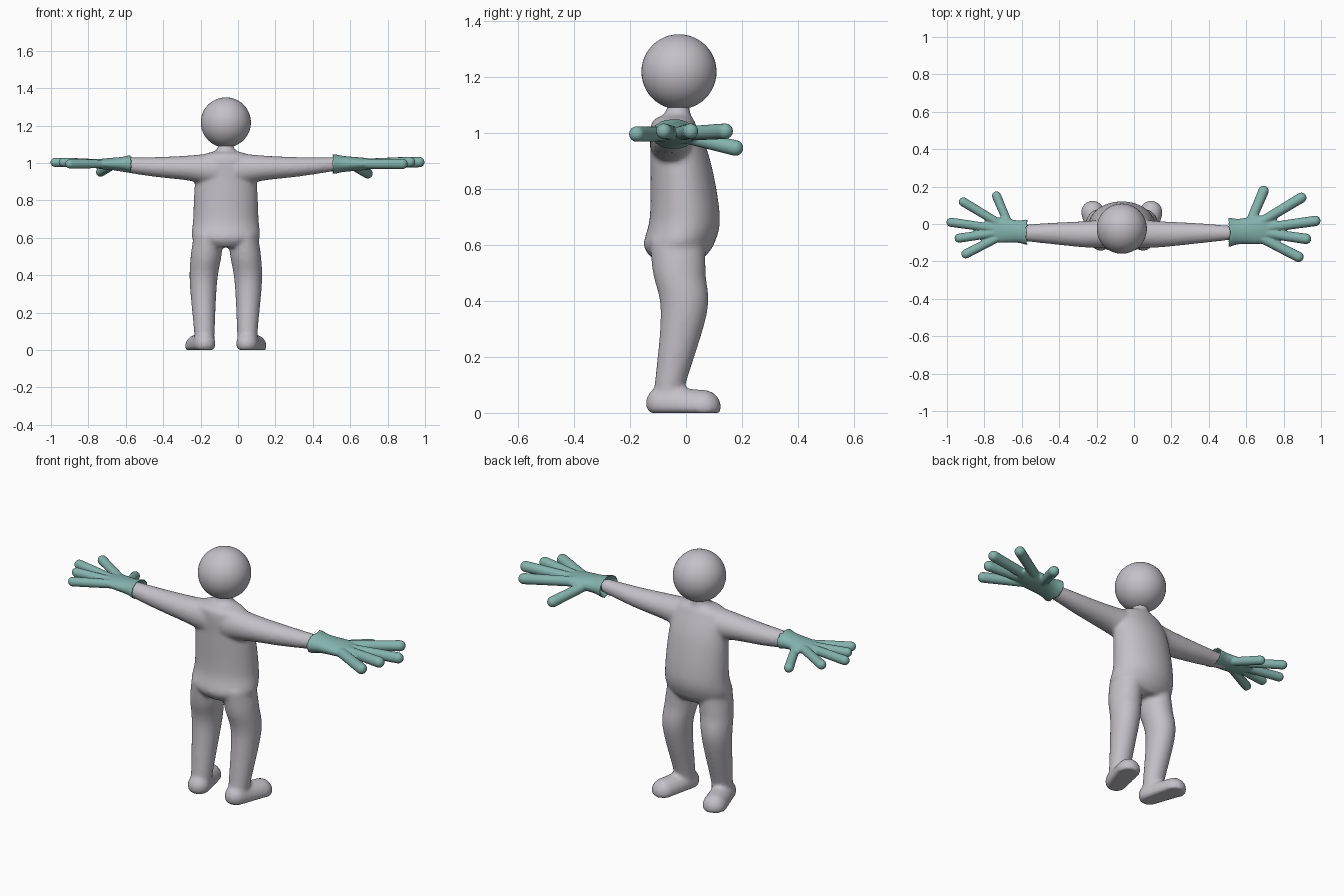
import bpy, bmesh, math
from mathutils import Vector

if "Cube" in bpy.data.objects:
    bpy.data.objects.remove(bpy.data.objects["Cube"])

BODY_X = -0.065
SIDES = 20                       # half the points around each cross-section
X_AXIS, Y_AXIS, Z_AXIS = Vector((1, 0, 0)), Vector((0, 1, 0)), Vector((0, 0, 1))


def material(name, red, green, blue):
    made = bpy.data.materials.new(name)
    made.use_nodes = True
    made.diffuse_color = (red, green, blue, 1)
    shader = made.node_tree.nodes["Principled BSDF"]
    shader.inputs["Base Color"].default_value = made.diffuse_color
    return made


skin = material("pale grey", 0.55, 0.53, 0.58)
teal = material("teal", 0.23, 0.45, 0.42)


def loft(bm, rings, u, v):
    """Closed tube through elliptical rings of (centre, radius_u, radius_v)."""
    loops = []
    for centre, radius_u, radius_v in rings:
        loop = []
        for step in range(SIDES * 2):
            angle = math.pi * step / SIDES
            point = centre + u * radius_u * math.cos(angle) + v * radius_v * math.sin(angle)
            loop.append(bm.verts.new(point))
        loops.append(loop)
    for low, high in zip(loops, loops[1:]):
        for i in range(len(low)):
            bm.faces.new((low[i - 1], low[i], high[i], high[i - 1]))
    bm.faces.new(loops[0])
    bm.faces.new(loops[-1])


def tube(bm, stations, u, v):
    """Smoothly interpolated tube; each station is x, y, z, radius_u, radius_v."""
    knots = [Vector(s) for s in (stations[0], *stations, stations[-1])]
    steps = 6
    rings = []
    for before, start, end, after in zip(knots, knots[1:], knots[2:], knots[3:]):
        leave, arrive = (end - before) / 2, (after - start) / 2
        for step in range(steps):
            t = step / steps
            s = 1 - t
            value = (start * s * s * (1 + 2 * t) + end * t * t * (1 + 2 * s)
                     + leave * t * s * s - arrive * t * t * s)
            rings.append(value)
    rings.append(knots[-1])
    loft(bm, [(r.to_3d(), r[3], r[4]) if len(r) < 4 else
              (Vector(r[:3]), r[3], r[4]) for r in rings], u, v)


def capsule(bm, start, end, start_radius, end_radius):
    """Round-ended bar, used for fingers and feet."""
    start, end = Vector(start), Vector(end)
    along = (end - start).normalized()
    across = along.cross(Z_AXIS).normalized()
    rings = []
    for centre, radius, first in ((start, start_radius, -8), (end, end_radius, 0)):
        for step in range(first, first + 9):
            angle = math.pi * step / 17
            size = radius * math.cos(angle)
            rings.append((centre + along * radius * math.sin(angle), size, size))
    loft(bm, rings, across, across.cross(along))


def fuse(name, bm, colour, voxel, passes):
    """Merge overlapping volumes into one smooth skin."""
    bmesh.ops.recalc_face_normals(bm, faces=bm.faces)
    mesh = bpy.data.meshes.new(name)
    bm.to_mesh(mesh)
    bm.free()
    mesh.materials.append(colour)
    part = bpy.data.objects.new(name, mesh)
    bpy.context.collection.objects.link(part)
    remesh = part.modifiers.new("fuse", 'REMESH')
    remesh.mode = 'VOXEL'
    remesh.voxel_size = voxel
    remesh.use_smooth_shade = True
    soften = part.modifiers.new("soften", 'SMOOTH')
    soften.iterations = passes
    return part


# Head
bpy.ops.mesh.primitive_uv_sphere_add(segments=48, ring_count=24, radius=0.134,
                                     location=(BODY_X, -0.025, 1.217))
head = bpy.context.object
head.name = "head"
head.data.materials.append(skin)
bpy.ops.object.shade_smooth()

# Torso: crotch, hips, belly, chest, shoulders, neck
body = bmesh.new()
tube(body, [(0, -0.03, 0.55, 0.13, 0.09),
            (0, -0.026, 0.6, 0.18, 0.125),
            (0, -0.004, 0.7, 0.175, 0.125),
            (0, -0.02, 0.9, 0.165, 0.107),
            (0, -0.045, 1.03, 0.14, 0.08),
            (0, -0.03, 1.07, 0.05, 0.045),
            (0, -0.025, 1.13, 0.04, 0.04)], X_AXIS, Y_AXIS)

# Limbs, mirrored about the body
for side in (1, -1):
    tube(body, [(side * 0.05, -0.05, 0.965, 0.08, 0.09),
                (side * 0.2, -0.055, 0.973, 0.07, 0.067),
                (side * 0.4, -0.05, 0.98, 0.055, 0.051),
                (side * 0.6, -0.047, 0.995, 0.036, 0.035)], Y_AXIS, Z_AXIS)
    tube(body, [(side * 0.09, -0.03, 0.62, 0.08, 0.1),
                (side * 0.106, -0.024, 0.5, 0.082, 0.094),
                (side * 0.12, -0.007, 0.36, 0.073, 0.083),
                (side * 0.115, -0.057, 0.1, 0.055, 0.055),
                (side * 0.115, -0.065, 0.04, 0.055, 0.055)], X_AXIS, Y_AXIS)
    heel, toe = (side * 0.113, -0.085, 0.035), (side * 0.156, 0.063, 0.02)
    capsule(body, heel, toe, 0.058, 0.062)
for vert in body.verts:          # flat soles
    vert.co.z = max(vert.co.z, 0)
fuse("body", body, skin, 0.01, 6).location.x = BODY_X


def glove(name, side, cuff_x, size):
    """Open flared cuff, flat palm and five spread fingers."""
    bm = bmesh.new()

    def place(reach, y, z=0):
        return cuff_x + side * reach * size, y * size - 0.045, z * size + 0.995

    def palm(reach, y, width, thickness):
        return *place(reach, y), width * size, thickness * size

    tube(bm, [palm(0.04, 0, 0.045, 0.036),       # hollow of the cuff
              palm(0, 0, 0.078, 0.056),          # lip
              palm(0.06, 0.005, 0.068, 0.043),   # wrist
              palm(0.18, 0.015, 0.076, 0.032),   # knuckles
              palm(0.26, 0.015, 0.058, 0.018)], Y_AXIS, Z_AXIS)
    # Thumb to little finger: spread in degrees, length, tip height
    for spread, length, lift in ((67, 0.23, -0.05), (31, 0.34, 0.01), (8, 0.37, 0.01),
                                 (-8, 0.32, 0.01), (-27, 0.31, 0)):
        angle = math.radians(spread)
        tip = place(0.1 + length * math.cos(angle), 0.01 + length * math.sin(angle), lift)
        capsule(bm, place(0.1, 0.01), tip, 0.025 * size, 0.028 * size)
    fuse(name, bm, teal, 0.005, 4)


glove("left_glove", 1, 0.503, 1)
glove("right_glove", -1, -0.568, 0.88)
